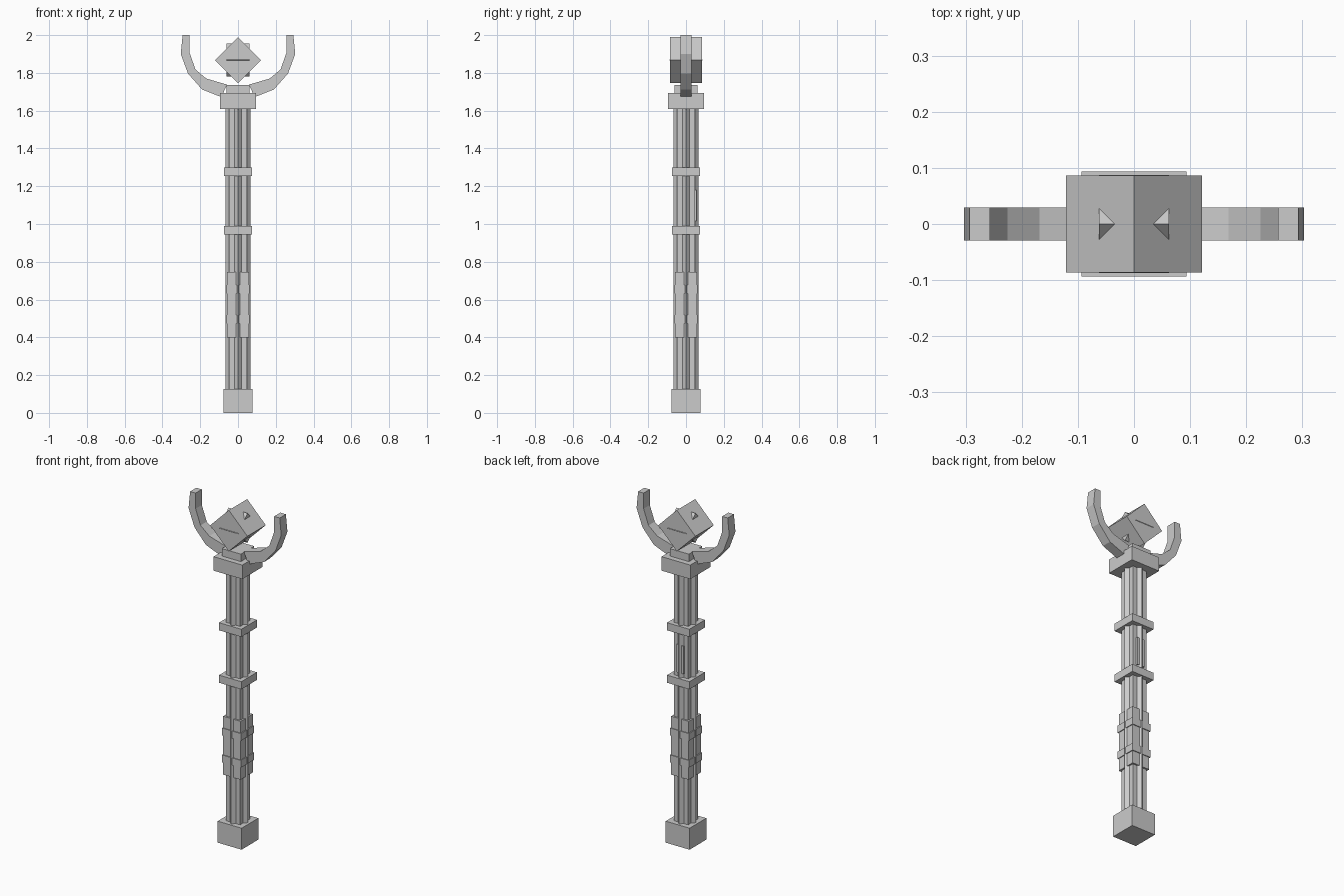
import bpy
import bmesh
import math
from mathutils import Matrix

if "Cube" in bpy.data.objects:
    bpy.data.objects.remove(bpy.data.objects["Cube"])

grey = bpy.data.materials.new("plain grey")
grey.diffuse_color = (0.6, 0.6, 0.6, 1)
grey.use_nodes = True
grey.node_tree.nodes["Principled BSDF"].inputs["Base Color"].default_value = grey.diffuse_color


def finish(name, bm):
    bmesh.ops.recalc_face_normals(bm, faces=bm.faces)
    mesh = bpy.data.meshes.new(name)
    bm.to_mesh(mesh)
    bm.free()
    mesh.materials.append(grey)
    obj = bpy.data.objects.new(name, mesh)
    bpy.context.collection.objects.link(obj)
    return obj


def box(name, hx, hy, z0, z1, y=0.0, angle=0.0, axis='Z'):
    """Box with half sizes hx, hy between z0 and z1, turned about its centre."""
    bm = bmesh.new()
    bmesh.ops.create_cube(bm, size=1)
    bm.transform(Matrix.Translation((0, y, (z0 + z1) / 2))
                 @ Matrix.Rotation(angle, 4, axis)
                 @ Matrix.Diagonal((2 * hx, 2 * hy, z1 - z0, 1)))
    return finish(name, bm)


QUARTER = math.pi / 4

# Shaft: two crossed square bars forming an eight-pointed star section
box("shaft_square", 0.047, 0.047, 0.12, 1.62)
box("shaft_diamond", 0.047, 0.047, 0.12, 1.62, angle=QUARTER)

# Foot block and shaft bands
box("foot_block", 0.078, 0.078, 0.0, 0.127)
box("middle_band", 0.073, 0.073, 0.945, 0.99)
box("upper_band", 0.073, 0.073, 1.255, 1.30)

# Grip sleeve with two rings
box("grip_sleeve", 0.057, 0.057, 0.40, 0.745)
box("lower_grip_ring", 0.062, 0.062, 0.474, 0.517)
box("upper_grip_ring", 0.062, 0.062, 0.633, 0.676)

# Small plate on the back of the shaft
box("back_plate", 0.024, 0.01, 1.015, 1.18, y=0.046)

# Head block and its cap
box("head_block", 0.094, 0.094, 1.61, 1.693)
box("head_cap", 0.062, 0.062, 1.69, 1.737)

# Floating gem: two cubes turned about different axes
GEM_Z = 1.868
box("gem_outer", 0.086, 0.086, GEM_Z - 0.086, GEM_Z + 0.086, angle=QUARTER, axis='Y')
box("gem_inner", 0.062, 0.062, GEM_Z - 0.062, GEM_Z + 0.062, angle=QUARTER, axis='X')

# Curved horns: inner and outer edge points (x, z), swept through the thickness
inner = [(0.058, 1.738), (0.168, 1.77), (0.225, 1.818), (0.257, 1.908), (0.257, 2.0)]
outer = [(0.088, 1.672), (0.19, 1.712), (0.265, 1.797), (0.303, 1.9), (0.293, 2.0)]
for name, side in (("right_horn", 1), ("left_horn", -1)):
    bm = bmesh.new()
    rings = []
    for (xi, zi), (xo, zo) in zip(inner, outer):
        corners = [(xi, -0.029, zi), (xi, 0.029, zi), (xo, 0.029, zo), (xo, -0.029, zo)]
        rings.append([bm.verts.new((side * x, y, z)) for x, y, z in corners])
    for a, b in zip(rings, rings[1:]):
        for i in range(4):
            j = (i + 1) % 4
            bm.faces.new((a[i], a[j], b[j], b[i]))
    bm.faces.new(rings[0])
    bm.faces.new(rings[-1])
    finish(name, bm)
